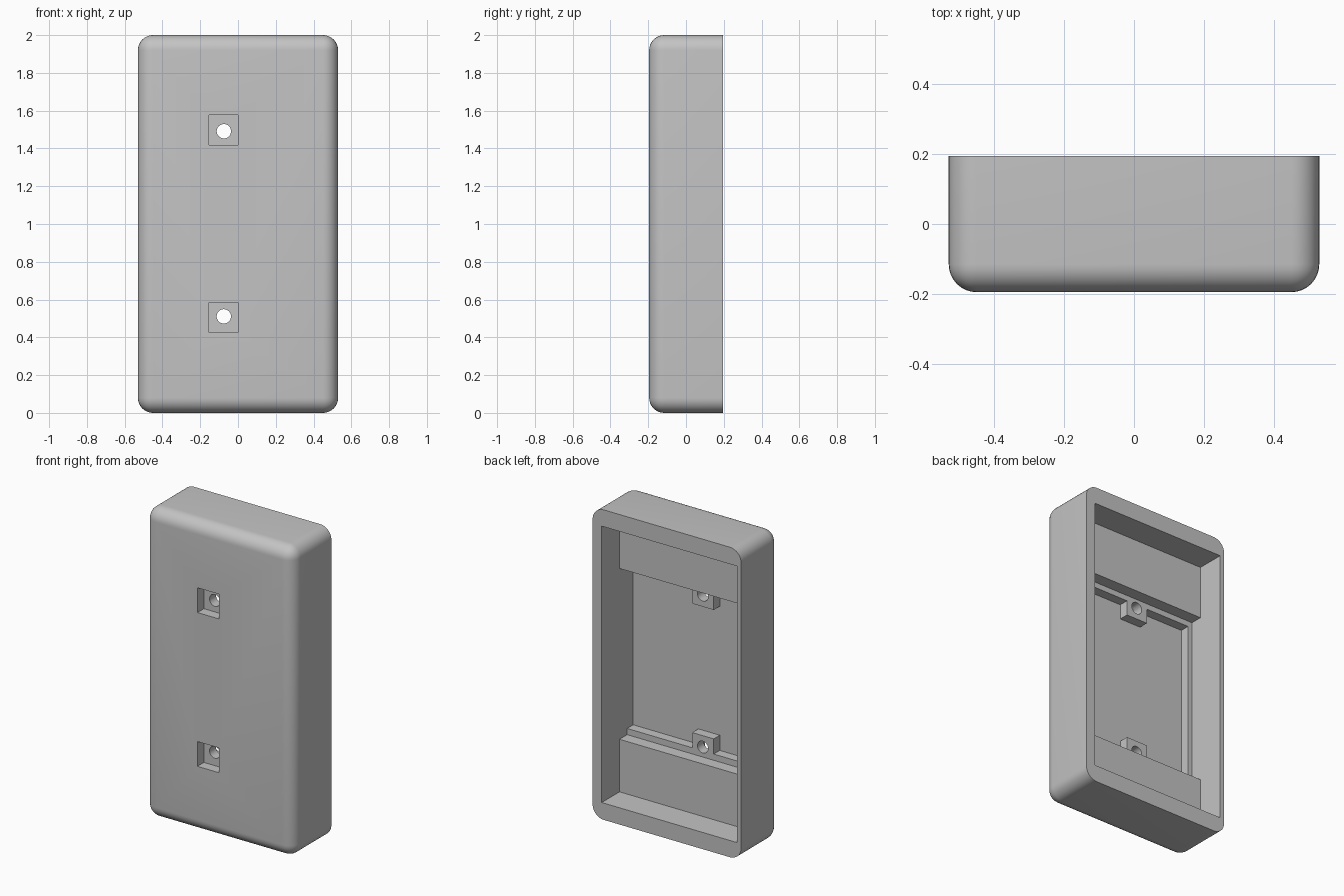
import bpy
import bmesh
from mathutils import Matrix

cube = bpy.data.objects.get("Cube")
if cube:
    bpy.data.objects.remove(cube, do_unlink=True)

# Main dimensions
HALF_W, HALF_D, HEIGHT, ROUND = 0.53, 0.195, 2.0, 0.08
LEFT, RIGHT = 0.465, -0.5          # inner side walls
BLOCK_Y, STEP_Y, FLOOR_Y = 0.014, -0.064, -0.126
HOLE_X, HOLE_R = -0.075, 0.038
OPEN_Y = 0.4                       # cutters run out past the open back


def new_object(name, bm):
    mesh = bpy.data.meshes.new(name)
    bmesh.ops.recalc_face_normals(bm, faces=bm.faces)
    bm.to_mesh(mesh)
    bm.free()
    obj = bpy.data.objects.new(name, mesh)
    bpy.context.collection.objects.link(obj)
    return obj


def box_mesh(x, y, z):
    bm = bmesh.new()
    size = [r[1] - r[0] for r in (x, y, z)]
    mid = [(r[0] + r[1]) / 2 for r in (x, y, z)]
    bmesh.ops.create_cube(bm, size=1, matrix=Matrix.Translation(mid) @ Matrix.Diagonal((*size, 1)))
    return bm


def box(name, x, y, z):
    return new_object(name, box_mesh(x, y, z))


def cut(target, cutter):
    """Subtract the cutter for good, then throw it away."""
    mod = target.modifiers.new("cut", "BOOLEAN")
    mod.operation, mod.solver, mod.object = "DIFFERENCE", "EXACT", cutter
    bpy.context.view_layer.update()
    graph = bpy.context.evaluated_depsgraph_get()
    mesh = bpy.data.meshes.new_from_object(target.evaluated_get(graph))
    target.modifiers.clear()
    target.data = mesh
    bpy.data.objects.remove(cutter, do_unlink=True)


# Solid shell, rounded everywhere but around the open back
bm = box_mesh((-HALF_W, HALF_W), (-HALF_D, HALF_D), (0, HEIGHT))
soft = [e for e in bm.edges if any(v.co.y < 0 for v in e.verts)]
bmesh.ops.bevel(bm, geom=soft, offset=ROUND, offset_type="OFFSET",
                segments=8, profile=0.5, affect="EDGES", clamp_overlap=True)
shell = new_object("cover_shell", bm)

# Screw positions: recess range and hole height
screws = [((0.425, 0.585), 0.511), ((1.417, 1.577), 1.491)]
boss_x = (-0.153, 0.0)

# Rear cavity: wide opening, then a step between the end blocks
cut(shell, box("opening", (RIGHT, LEFT), (BLOCK_Y, OPEN_Y), (0.108, 1.891)))
cut(shell, box("step", (RIGHT, LEFT), (STEP_Y, OPEN_Y), (0.447, 1.549)))

# Deep pocket that leaves the screw bosses standing
pocket = box("pocket", (-0.47, LEFT), (FLOOR_Y, OPEN_Y), (0.487, 1.513))
for recess_z, hole_z in screws:
    cut(pocket, box("boss", boss_x, (-OPEN_Y, STEP_Y), recess_z))
cut(shell, pocket)

# Square front recesses with round screw holes
for recess_z, hole_z in screws:
    cut(shell, box("recess", boss_x, (-OPEN_Y, FLOOR_Y - 0.003), recess_z))
    bm = bmesh.new()
    turn = Matrix.Translation((HOLE_X, 0, hole_z)) @ Matrix.Rotation(1.5707963, 4, "X")
    bmesh.ops.create_cone(bm, cap_ends=True, segments=32, radius1=HOLE_R,
                          radius2=HOLE_R, depth=1, matrix=turn)
    cut(shell, new_object("hole", bm))

# Plain grey plastic
grey = bpy.data.materials.new("grey_plastic")
grey.use_nodes = True
colour = (0.55, 0.55, 0.55, 1)
grey.diffuse_color = colour
grey.node_tree.nodes["Principled BSDF"].inputs["Base Color"].default_value = colour
shell.data.materials.clear()
shell.data.materials.append(grey)

bpy.ops.object.select_all(action="DESELECT")
shell.select_set(True)
bpy.context.view_layer.objects.active = shell
bpy.ops.object.shade_smooth_by_angle(angle=0.5)
